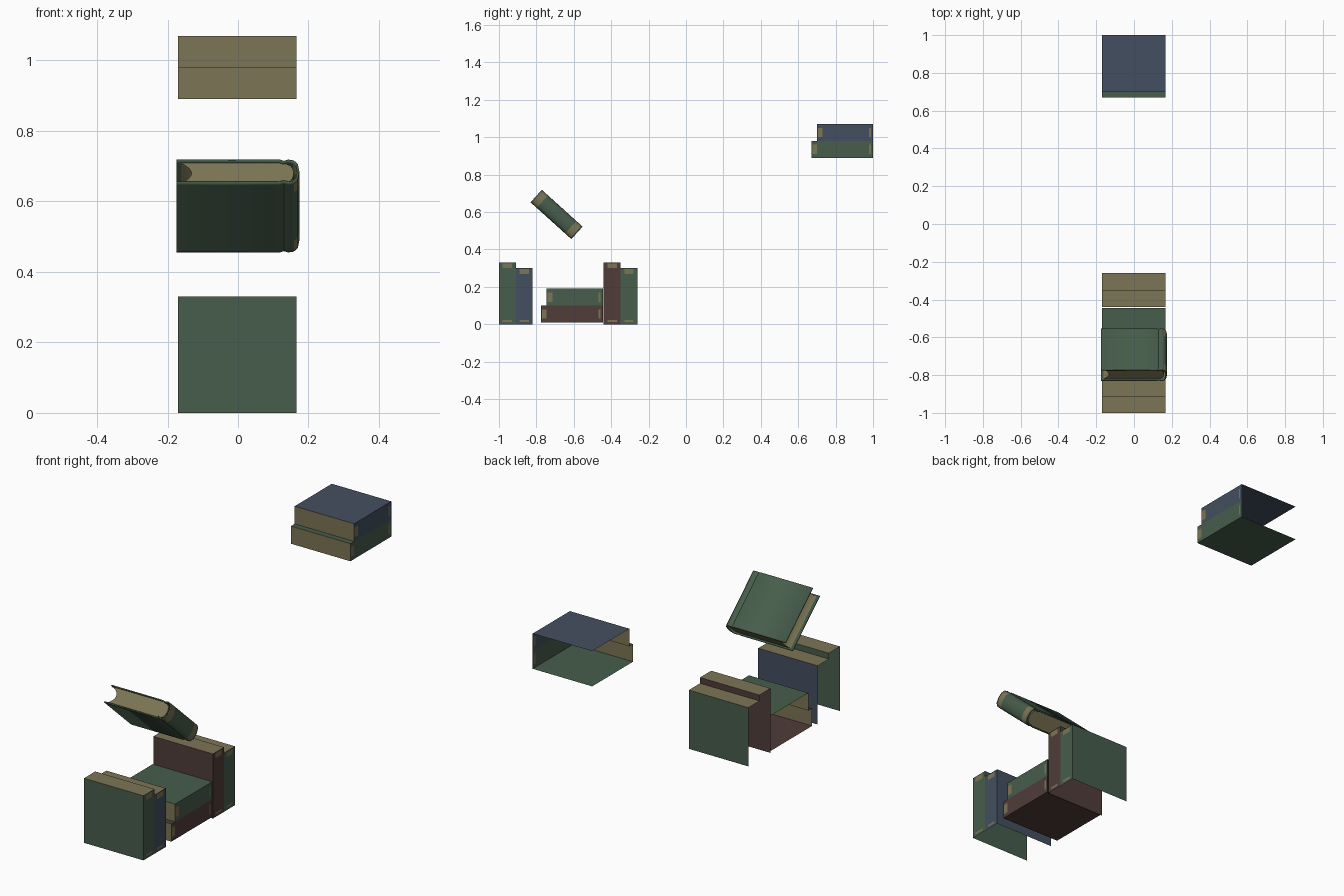
import bpy, bmesh, math

if "Cube" in bpy.data.objects:
    bpy.data.objects.remove(bpy.data.objects["Cube"])


def material(name, rgb):
    m = bpy.data.materials.new(name)
    m.diffuse_color = (*rgb, 1)
    m.use_nodes = True
    m.node_tree.nodes["Principled BSDF"].inputs["Base Color"].default_value = m.diffuse_color
    return m


GREEN = material("green_cloth", (0.062, 0.110, 0.070))
BLUE = material("blue_cloth", (0.057, 0.078, 0.115))
BROWN = material("brown_cloth", (0.080, 0.046, 0.042))
CREAM = material("cream_pages", (0.200, 0.178, 0.090))


def finish(bm, name, mats, loc, tilt):
    bmesh.ops.remove_doubles(bm, verts=bm.verts, dist=1e-5)
    me = bpy.data.meshes.new(name)
    bm.to_mesh(me)
    bm.free()
    for m in mats:
        me.materials.append(m)
    ob = bpy.data.objects.new(name, me)
    ob.location = loc
    ob.rotation_euler = (math.radians(tilt), 0, 0)
    bpy.context.collection.objects.link(ob)
    return ob


def quad(bm, pts, mat):
    f = bm.faces.new([bm.verts.new(p) for p in pts])
    f.material_index = mat


X0, X1 = -0.17, 0.166   # fore edge (open) and spine of the simple books


def book_pair(name, y, z, tilt, long_mat, short_mat):
    """Open shell of a long and a short book; fore edge and tail have no faces."""
    bm = bmesh.new()
    L, S, H = -0.33, -0.30, 0.09

    def strip(a, b, mat):   # face across the width between two (y, z) points
        quad(bm, [(X0, *a), (X1, *a), (X1, *b), (X0, *b)], mat)

    strip((0, -H), (L, -H), 0)      # outer cover of the long book
    strip((L, -H), (L, 0), 2)       # pages of the long book
    strip((L, 0), (S, 0), 0)        # ledge
    strip((S, 0), (S, H), 2)        # pages of the short book
    strip((S, H), (0, H), 1)        # outer cover of the short book
    # spines, with cream patches cut in at both ends
    for end, lo, mat in ((L, -H, 0), (S, 0, 1)):
        ys = [end, end + 0.005, end + 0.03, -0.022, -0.012, 0]
        zs = [lo, lo + 0.02, lo + H - 0.02, lo + H]
        for i in range(5):
            for j in range(3):
                patch = j == 1 and i in (1, 3)
                quad(bm, [(X1, ys[i], zs[j]), (X1, ys[i + 1], zs[j]),
                          (X1, ys[i + 1], zs[j + 1]), (X1, ys[i], zs[j + 1])],
                     2 if patch else mat)
    finish(bm, name, [long_mat, short_mat, CREAM], (0, y, z), tilt)


book_pair("upright_books_front", -0.91, 0, -90, GREEN, BLUE)
book_pair("lying_books", -0.445, 0.10, 0, BROWN, GREEN)
book_pair("upright_books_rear", -0.35, 0, -90, BROWN, GREEN)
book_pair("high_books", 1.0, 0.98, 0, GREEN, BLUE)

# Tilted hardback book: bent cover strip with hinge grooves and rounded spine
POS, TILT, HALF = (0, -0.692, 0.587), -42, 0.147
side = [(-0.175, 0.042), (0.118, 0.042), (0.13, 0.037), (0.143, 0.042),
        (0.157, 0.039), (0.167, 0.027)]
profile = side + [(0.171, 0)] + [(x, -t) for x, t in reversed(side)]
bm = bmesh.new()
cuts = [-HALF, -HALF + 0.008, -HALF + 0.045, HALF - 0.045, HALF - 0.008, HALF]
for i in range(5):
    for (xa, ta), (xb, tb) in zip(profile, profile[1:]):
        patch = i in (1, 3) and (xa + xb) / 2 > 0.16
        quad(bm, [(xa, cuts[i], ta), (xa, cuts[i + 1], ta),
                  (xb, cuts[i + 1], tb), (xb, cuts[i], tb)], 1 if patch else 0)
cover = finish(bm, "tilted_book_cover", [GREEN, CREAM], POS, TILT)
sol = cover.modifiers.new("board_thickness", 'SOLIDIFY')
sol.thickness = 0.006
sol.offset = 0

# Page block: concave fore edge, convex spine edge
bm = bmesh.new()
N, T = 8, 0.039
ts = [-T + 2 * T * i / N for i in range(N + 1)]
outline = [(0.13 + 0.028 * math.sqrt(max(0, 1 - (t / T) ** 2)), t) for t in ts]
outline += [(-0.162 + 0.03 * (1 - (t / T) ** 2), t) for t in reversed(ts)]
end = HALF - 0.008
base = bm.faces.new([bm.verts.new((x, -end, t)) for x, t in outline])
ext = bmesh.ops.extrude_face_region(bm, geom=[base])
bmesh.ops.translate(bm, vec=(0, 2 * end, 0),
                    verts=[v for v in ext["geom"] if isinstance(v, bmesh.types.BMVert)])
if base.is_valid is False or len(bm.faces) < len(outline) + 2:
    bm.faces.new([v for v in bm.verts if v.co.y < 0])
bmesh.ops.recalc_face_normals(bm, faces=bm.faces)
pages = finish(bm, "tilted_book_pages", [CREAM], POS, TILT)

# Smooth the curved spine and page edges, keep corners sharp
for ob in (cover, pages):
    bpy.ops.object.select_all(action='DESELECT')
    ob.select_set(True)
    bpy.context.view_layer.objects.active = ob
    bpy.ops.object.shade_smooth_by_angle(angle=math.radians(40))
